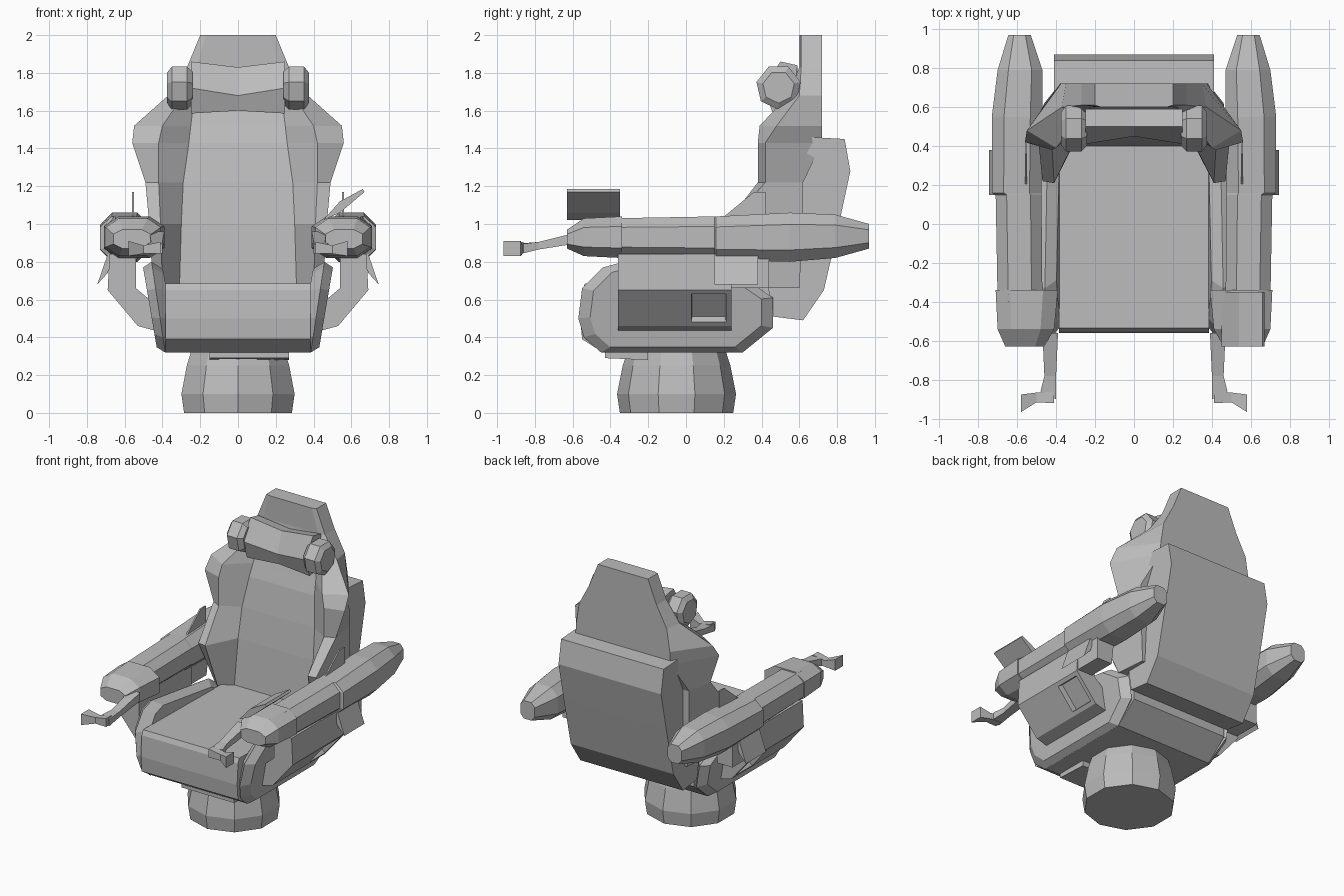
import bpy, bmesh
from math import cos, sin, tau
from mathutils import Vector

if "Cube" in bpy.data.objects:
    bpy.data.objects.remove(bpy.data.objects["Cube"])

grey = bpy.data.materials.new("plain_grey")
grey.use_nodes = True
grey.diffuse_color = (0.5, 0.5, 0.5, 1)
grey.node_tree.nodes["Principled BSDF"].inputs["Base Color"].default_value = (0.5, 0.5, 0.5, 1)


def loft(name, rings, side=1, recess=None):
    """Skin equal-sized rings of points, cap both ends, mirror in x when side is -1."""
    bm = bmesh.new()
    rows = [[bm.verts.new((x * side, y, z)) for x, y, z in r] for r in rings]
    n = len(rows[0])
    for a, b in zip(rows, rows[1:]):
        for i in range(n):
            j = (i + 1) % n
            bm.faces.new((a[i], a[j], b[j], b[i]))
    bm.faces.new(rows[0])
    bm.faces.new(rows[-1])
    bmesh.ops.recalc_face_normals(bm, faces=bm.faces)
    if recess:
        spot = Vector((side * recess[0], recess[1], recess[2]))
        target = min(bm.faces, key=lambda f: (f.calc_center_median() - spot).length)
        bmesh.ops.inset_region(bm, faces=[target], thickness=0.04)
        bmesh.ops.inset_region(bm, faces=[target], thickness=0.005, depth=-0.04)
    mesh = bpy.data.meshes.new(name)
    bm.to_mesh(mesh)
    bm.free()
    mesh.materials.append(grey)
    ob = bpy.data.objects.new(name, mesh)
    bpy.context.collection.objects.link(ob)
    return ob


def across(name, profile, x0, x1, side=1):
    """Extrude a y-z profile along x."""
    return loft(name, [[(x, y, z) for y, z in profile] for x in (x0, x1)], side)


def along(name, section, stops, side=1, recess=None):
    """Extrude an x-z section along y."""
    return loft(name, [[(x, y, z) for x, z in section] for y in stops], side, recess)


def octagon(y, x0, x1, z0, z1, c=0.24):
    """Chamfered rectangle facing y."""
    cx, cz = (x1 - x0) * c, (z1 - z0) * c
    return [(x0 + cx, y, z0), (x1 - cx, y, z0), (x1, y, z0 + cz), (x1, y, z1 - cz),
            (x1 - cx, y, z1), (x0 + cx, y, z1), (x0, y, z1 - cz), (x0, y, z0 + cz)]


def wheel(x, cy, cz, r, n=7, turn=0.25):
    """Regular polygon facing x."""
    return [(x, cy + r * cos(tau * (i + turn) / n), cz + r * sin(tau * (i + turn) / n)) for i in range(n)]


# Pedestal
loft("pedestal", [[(r * cos(tau * (i + 0.5) / 10), -0.05 + r * sin(tau * (i + 0.5) / 10), z) for i in range(10)]
                  for r, z in ((0.30, 0), (0.315, 0.1), (0.285, 0.25), (0.25, 0.36))])
across("seat_underplate", [(-0.43, 0.29), (-0.2, 0.28), (-0.2, 0.35), (-0.43, 0.35)], -0.15, 0.27)

# Seat
across("seat_cushion", [(-0.44, 0.32), (-0.55, 0.39), (-0.56, 0.5), (-0.55, 0.65), (-0.535, 0.685),
                        (0.45, 0.67), (0.46, 0.45), (0.30, 0.32)], -0.385, 0.385)
bolster = [(-0.45, 0.32), (-0.54, 0.4), (-0.57, 0.5), (-0.55, 0.66), (-0.44, 0.77), (-0.33, 0.8),
           (0.3, 0.72), (0.46, 0.61), (0.46, 0.45), (0.30, 0.32)]

# Backrest cushion with side wings: half section is inner front, crest, outer, back
back_rings = []
for z, yf, xi, xc, yc, xo, yo, xb, yb in (
        (0.66, .40, .31, .40, .34, .45, .38, .43, .60),
        (1.00, .43, .30, .41, .21, .47, .22, .46, .62),
        (1.22, .46, .29, .42, .38, .49, .42, .46, .62),
        (1.43, .50, .26, .42, .38, .56, .42, .38, .72),
        (1.52, .53, .25, .40, .39, .55, .48, .375, .72),
        (1.68, .58, .23, .29, .54, .37, .60, .35, .72),
        (1.83, .60, .20, .22, .60, .27, .61, .27, .72),
        (2.00, .60, .10, .17, .60, .20, .61, .20, .72)):
    half = [(xi, yf, z), (xc, yc, z), (xo, yo, z), (xb, yb, z)]
    back_rings.append(half + [(-x, y, w) for x, y, w in reversed(half)])
loft("backrest_cushion", back_rings)

# Rear shell
across("rear_shell", [(0.46, 0.51), (0.62, 0.49), (0.73, 0.65), (0.81, 1.0), (0.87, 1.28), (0.84, 1.45),
                      (0.66, 1.46), (0.56, 1.1), (0.42, 0.75)], -0.41, 0.41)

# Head cushion, pinched in the middle
wide = [(0.59, 1.84), (0.50, 1.86), (0.41, 1.72), (0.46, 1.585), (0.57, 1.60)]
pinched = [(0.59, 1.81), (0.50, 1.83), (0.45, 1.68), (0.47, 1.60), (0.57, 1.62)]
loft("head_cushion", [[(x, y, z) for y, z in ring] for x, ring in ((-0.25, wide), (0, pinched), (0.25, wide))])

for side, tag in ((1, "left"), (-1, "right")):
    # Seat bolster, leaning outward
    loft(tag + "_seat_bolster",
         [[(x + 0.15 * (z - 0.55), -0.05 + (y + 0.05) * s, 0.55 + (z - 0.55) * s) for y, z in bolster]
          for x, s in ((0.36, 0.85), (0.42, 1.0), (0.465, 0.88))], side)
    loft(tag + "_head_knob", [wheel(x, 0.49, 1.725, r) for x, r in
                              ((0.24, 0.09), (0.27, 0.12), (0.35, 0.12), (0.375, 0.085))], side)

    # Armrest, its front pad and its support
    loft(tag + "_armrest", [octagon(*ring) for ring in (
        (-0.40, .47, .70, .83, 1.03), (0.15, .475, .71, .82, 1.04), (0.16, .475, .73, .81, 1.04),
        (0.55, .47, .73, .80, 1.06), (0.79, .47, .70, .82, 1.05), (0.97, .53, .645, .87, 1.0))], side)
    loft(tag + "_arm_pad", [octagon(*ring) for ring in (
        (-0.63, .46, .66, .87, .97), (-0.54, .41, .70, .83, 1.03), (-0.34, .39, .71, .82, 1.04))], side)
    along(tag + "_arm_support", [(0.42, 0.43), (0.53, 0.46), (0.69, 0.65), (0.68, 0.84), (0.54, 0.84),
                                 (0.54, 0.66), (0.42, 0.56)], (-0.36, 0.0, 0.24), side, (0.61, 0.12, 0.555))
    along(tag + "_rear_bracket", [(0.56, 0.66), (0.68, 0.66), (0.68, 0.84), (0.54, 0.84)], (0.23, 0.44), side)
    along(tag + "_side_flap", [(0.66, 0.84), (0.69, 0.84), (0.745, 0.68), (0.69, 0.74)], (0.15, 0.38), side)
    across(tag + "_fin", [(0.19, 1.03), (0.36, 1.17), (0.42, 1.17), (0.42, 1.02)], 0.55, 0.56, side)

    # Bent control lever
    loft(tag + "_lever", [
        [(x - w, y, z - h), (x + w, y + t, z - h), (x + w, y + t, z + h), (x - w, y, z + h)]
        for x, y, z, w, h, t in ((0.43, -0.56, 0.93, 0.04, 0.03, 0), (0.43, -0.78, 0.885, 0.03, 0.02, 0),
                                 (0.44, -0.90, 0.87, 0.04, 0.025, 0.04))], side)
    loft(tag + "_lever_grip", [
        [(x, y - d, z - h), (x, y + d, z - h), (x, y + d, z + h), (x, y - d, z + h)]
        for x, y, z, d, h in ((0.41, -0.89, 0.875, 0.03, 0.03), (0.50, -0.89, 0.865, 0.025, 0.022),
                              (0.58, -0.92, 0.87, 0.045, 0.04))], side)

# Tilted flap on one arm pad
along("left_pad_flap", [(0.45, 1.02), (0.54, 1.06), (0.67, 1.17), (0.66, 1.185), (0.54, 1.12)], (-0.63, -0.35))
